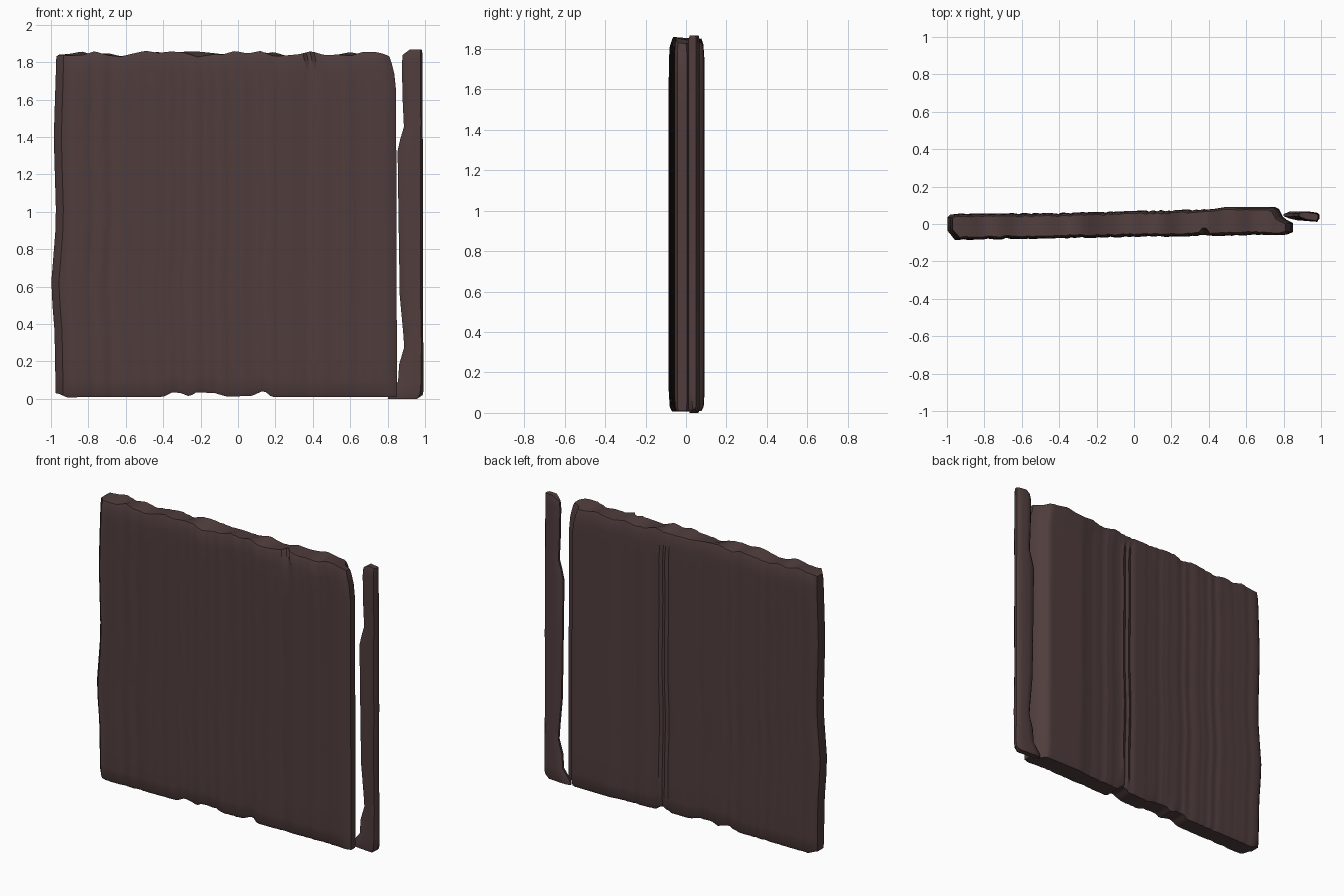
import bpy, bmesh, math, random

if "Cube" in bpy.data.objects:
    bpy.data.objects.remove(bpy.data.objects["Cube"])

random.seed(4)

wood = bpy.data.materials.new("dark brown wood")
wood.diffuse_color = (0.080, 0.046, 0.046, 1)
wood.use_nodes = True
wood.node_tree.nodes["Principled BSDF"].inputs["Base Color"].default_value = wood.diffuse_color


def lerp(pts, t):
    """Piecewise-linear profile lookup, pts sorted by the first value."""
    if t <= pts[0][0]:
        return pts[0][1]
    for (a, va), (b, vb) in zip(pts, pts[1:]):
        if t <= b:
            return va + (vb - va) * (t - a) / (b - a)
    return pts[-1][1]


def build_slab(name, columns, levels, left, right, front, back, top, bottom):
    """Upright slab: one closed ring of points per level, capped with quads."""
    bm = bmesh.new()
    rings = []
    n = len(columns)
    for v, squeeze in levels:
        fr, bk = [], []
        for i, u in enumerate(columns):
            for side, row in ((0, fr), (1, bk)):
                zb, zt = bottom(u, i, side), top(u, i, side)
                # edge wear only bends the ends of each board
                z = zb + (zt - zb) * v
                x0, x1 = lerp(left, z), lerp(right, z)
                x = x0 + (x1 - x0) * u
                yf, yb = front(u, i, z), back(u, i, z)
                mid = (yf + yb) / 2
                y = mid + ((yb if side else yf) - mid) * squeeze
                row.append(bm.verts.new((x, y, z)))
        rings.append(fr + bk[::-1])
    m = 2 * n
    for a, b in zip(rings, rings[1:]):
        for i in range(m):
            j = (i + 1) % m
            bm.faces.new((a[i], a[j], b[j], b[i]))
    for ring in (rings[0], rings[-1]):
        for i in range(n - 1):
            bm.faces.new((ring[i], ring[i + 1], ring[m - 2 - i], ring[m - 1 - i]))
    bmesh.ops.recalc_face_normals(bm, faces=bm.faces)
    mesh = bpy.data.meshes.new(name)
    bm.to_mesh(mesh)
    bm.free()
    mesh.materials.append(wood)
    ob = bpy.data.objects.new(name, mesh)
    bpy.context.collection.objects.link(ob)
    bpy.context.view_layer.objects.active = ob
    ob.select_set(True)
    bpy.ops.object.shade_smooth_by_angle(angle=math.radians(40))
    ob.select_set(False)
    return ob


# Main board: vertical grain grooves, ragged top, worn bottom
N = 84
cols = [0, 0.008, 0.022] + [0.022 + 0.96 * i / N for i in range(1, N)] + [0.982, 0.994, 1]
count = len(cols)
grain_f = [random.choice((0, 0, 0.002, 0.004, 0.007)) for _ in cols]
grain_b = [random.choice((0, 0, 0.002, 0.004, 0.008)) for _ in cols]
knots = [[(i / 26, random.uniform(1.825, 1.862)) for i in range(27)] for _ in range(2)]
end_front = [(0, 0.05), (0.008, 0.03), (0.022, 0), (0.99, 0), (1, 0.008)]
back_line = [(-1, 0.025), (-0.97, 0.055), (-0.4, 0.06), (0.3, 0.078), (0.43, 0.08),
             (0.5, 0.092), (0.77, 0.09), (0.80, 0.03), (0.85, 0.005)]


def board_front(u, i, z):
    x = -0.99 + 1.84 * u
    y = -0.086 + 0.028 * u + lerp(end_front, u) + grain_f[i]
    if 0.39 < x < 0.425 and z > 1.65:          # split running down from the top
        y += 0.03 * (z - 1.65) / 0.2
    return y


def board_back(u, i, z):
    x = -0.99 + 1.84 * u
    worn = grain_b[i] if x < 0.45 else 0
    return lerp(back_line, x) - worn


def board_bottom(u, i, side):
    x = -0.99 + 1.84 * u
    return lerp([(-0.98, 0.03), (-0.93, 0.008), (-0.41, 0.01), (-0.36, 0.035), (-0.31, 0.03),
                 (-0.27, 0.012), (-0.23, 0.035), (-0.13, 0.03), (-0.07, 0.012), (0.07, 0.015),
                 (0.12, 0.04), (0.15, 0.035), (0.17, 0.01)], x)


def board_top(u, i, side):
    x = -0.99 + 1.84 * u
    z = lerp(knots[side], u)
    return min(z, lerp([(-0.99, 1.83), (-0.95, 1.86), (0.8, 1.86), (0.85, 1.83)], x))


levels = [(0, 0.8), (0.012, 0.94), (0.05, 1)] + [(0.05 + 0.85 * i / 12, 1) for i in range(1, 13)] \
    + [(0.95, 0.99), (0.985, 0.93), (1, 0.8)]
build_slab("main_board", cols, levels,
           [(0, -0.975), (0.35, -0.98), (0.6, -1.0), (0.95, -0.972), (1.4, -0.985), (1.87, -0.97)],
           [(0, 0.85), (1.7, 0.845), (1.8, 0.82), (1.86, 0.80)],
           board_front, board_back, board_top, board_bottom)

# Splintered strip: broken off the right edge, still joined at the foot
strip_levels = [(0, 0.75), (0.015, 1), (0.05, 1), (0.1, 1), (0.15, 1), (0.19, 1), (0.3, 1), (0.5, 1),
                (0.72, 1), (0.755, 1), (0.79, 1), (0.87, 1), (0.97, 1), (0.99, 0.95), (1, 0.75)]
build_slab("split_strip", [0, 0.12, 0.35, 0.65, 0.9, 1], strip_levels,
           [(0, 0.80), (0.04, 0.81), (0.08, 0.855), (0.19, 0.862), (0.28, 0.89), (0.56, 0.864),
            (1.34, 0.853), (1.46, 0.889), (1.6, 0.88), (1.8, 0.876), (1.87, 0.885)],
           [(0, 0.975), (0.03, 0.993), (0.56, 0.988), (1.0, 0.99), (1.87, 0.985)],
           lambda u, i, z: lerp([(0, 0.04), (0.12, 0.03), (0.35, 0.02), (0.9, 0.012), (1, 0.03)], u),
           lambda u, i, z: lerp([(0, 0.055), (0.12, 0.066), (0.35, 0.068), (0.9, 0.06), (1, 0.05)], u),
           lambda u, i, s: lerp([(0, 1.84), (0.35, 1.868), (1, 1.866)], u),
           lambda u, i, s: 0.0 if u < 0.95 else 0.02)
